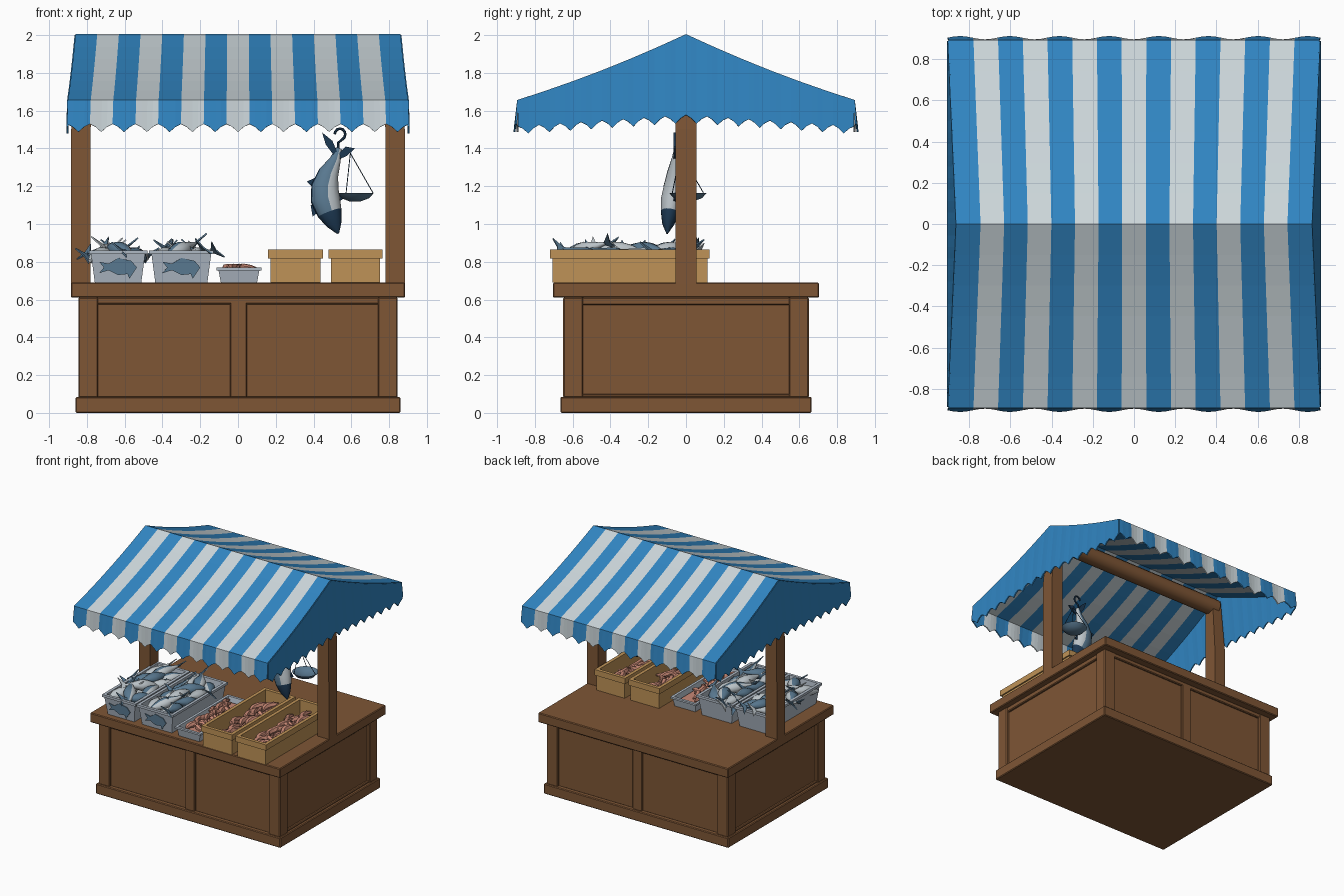
import bpy, math, random
from mathutils import Vector

random.seed(4)
if "Cube" in bpy.data.objects:
    bpy.data.objects.remove(bpy.data.objects["Cube"])


def material(name, r, g, b):
    m = bpy.data.materials.new(name)
    m.use_nodes = True
    m.diffuse_color = (r, g, b, 1)
    node = next(n for n in m.node_tree.nodes if n.type == 'BSDF_PRINCIPLED')
    node.inputs["Base Color"].default_value = (r, g, b, 1)
    node.inputs["Roughness"].default_value = 0.8
    return m


BLUE = material("canopy blue", .03, .235, .54)
WHITE = material("canopy white", .60, .67, .70)
WOOD = material("brown wood", .21, .093, .036)
TAN = material("crate tan", .52, .29, .095)
PINK = material("shrimp pink", .58, .25, .18)
GREY = material("basket grey", .43, .49, .56)
STEEL = material("fish steel blue", .10, .19, .28)
NAVY = material("dark navy", .012, .04, .085)
PALE = material("fish belly", .50, .55, .58)


def mesh(name, verts, faces, *mats, rule=None, smooth=False, thick=0):
    """Mesh object; rule(polygon) gives the material index of each face."""
    me = bpy.data.meshes.new(name)
    me.from_pydata([tuple(v) for v in verts], [], faces)
    for m in mats:
        me.materials.append(m)
    me.update()
    if rule:
        for p in me.polygons:
            p.material_index = rule(p)
    ob = bpy.data.objects.new(name, me)
    bpy.context.collection.objects.link(ob)
    if thick:
        mod = ob.modifiers.new("thickness", 'SOLIDIFY')
        mod.thickness, mod.offset = thick, 0
    if smooth:
        bpy.ops.object.select_all(action='DESELECT')
        ob.select_set(True)
        bpy.context.view_layer.objects.active = ob
        bpy.ops.object.shade_smooth_by_angle(angle=math.radians(50))
    return ob


def loops(name, rings, mat, **kw):
    """Bridge equal-sized rings of points and cap both ends."""
    n = len(rings[0])
    faces = [(a * n + i, a * n + (i + 1) % n, (a + 1) * n + (i + 1) % n, (a + 1) * n + i)
             for a in range(len(rings) - 1) for i in range(n)]
    last = (len(rings) - 1) * n
    faces += [tuple(reversed(range(n))), tuple(range(last, last + n))]
    mats = mat if isinstance(mat, tuple) else (mat,)
    return mesh(name, [v for r in rings for v in r], faces, *mats, **kw)


def rect(x0, x1, y0, y1, z, inset=0):
    return [(x0 + inset, y0 + inset, z), (x1 - inset, y0 + inset, z),
            (x1 - inset, y1 - inset, z), (x0 + inset, y1 - inset, z)]


def box(name, x0, x1, y0, y1, z0, z1, mat=WOOD, bevel=.006):
    ob = loops(name, [rect(x0, x1, y0, y1, z0), rect(x0, x1, y0, y1, z1)], mat)
    mod = ob.modifiers.new("soft edges", 'BEVEL')
    mod.width, mod.segments = bevel, 1
    return ob


def tray(name, area, z0, z1, rim, taper, wall, mat):
    """Open container with an overhanging rim."""
    levels = [(z0, taper + .012), (z1 - rim, .012), (z1 - rim, 0), (z1, 0),
              (z1, wall), (z0 + .03, wall + taper)]
    return loops(name, [rect(*area, z, inset) for z, inset in levels], mat)


def tube(name, path, radii, mat, sides=8, flat=1, **kw):
    """Round or flattened tube along a path."""
    pts = [Vector(p) for p in path]
    rings = []
    for i, p in enumerate(pts):
        t = (pts[min(i + 1, len(pts) - 1)] - pts[max(i - 1, 0)]).normalized()
        ref = Vector((0, 1, 0)) if abs(t.y) < .75 else Vector((0, 0, 1))
        u = t.cross(ref).normalized()
        v = t.cross(u)
        r = radii[i] if isinstance(radii, list) else radii
        rings.append([p + r * (u * math.cos(a) + v * flat * math.sin(a))
                      for a in (2 * math.pi * k / sides for k in range(sides))])
    return loops(name, rings, mat, smooth=True, **kw)


# Counter: plinth, recessed core, framing and top
box("plinth", -.86, .86, -.665, .665, 0, .085)
box("counter_core", -.82, .82, -.63, .63, .08, .62)
box("counter_top", -.885, .885, -.705, .705, .61, .69)
for sx in (-1, 1):
    for sy in (-1, 1):
        xs, ys = sorted((sx * .74, sx * .845)), sorted((sy * .545, sy * .65))
        box("corner_stile", *xs, *ys, .08, .612)
    xs = sorted((sx * .81, sx * .838))
    box("side_top_rail", *xs, -.55, .55, .57, .612)
    box("side_bottom_rail", *xs, -.55, .55, .08, .1)
for sy in (-1, 1):
    ys = sorted((sy * .62, sy * .646))
    box("middle_stile", -.042, .048, *ys, .08, .612)
    box("long_top_rail", -.75, .75, *ys, .575, .612)

# Posts and ridge beam
for s in (-1, 1):
    loops("canopy_post", [rect(*sorted((s * .78, s * .885)), -.055, .055, .68),
                          rect(*sorted((s * .78, s * .883)), -.055, .055, 1.5),
                          rect(*sorted((s * .765, s * .848)), -.045, .045, 1.93)], WOOD)
tube("ridge_beam", [(-.83, 0, 1.885), (.83, 0, 1.885)], .068, WOOD, sides=12)

# Striped canopy with scalloped hanging edges
STRIPES, SUB, EAVE = 15, 4, .89


def roof_z(y):
    return 2 - .47 * abs(y) + .09 * y * y


def half_width(y):
    return .86 + .04 * abs(y) / EAVE


def scallop(k):
    return .042 * abs(math.cos(math.pi * (k % SUB) / SUB)) ** 1.3


cols = STRIPES * SUB + 1
rows = [EAVE * i / 6 for i in range(-6, 7)]
cloth = []
for k in range(cols):
    f = 2 * k / (cols - 1) - 1
    wave = .008 * math.sin(math.pi * k / SUB)
    hem = [(f * .905, s * (.9 + wave), 1.487 + scallop(k)) for s in (-1, 1)]
    cloth += [hem[0]] + [(f * half_width(y), y, roof_z(y)) for y in rows] + [hem[1]]
n = len(rows) + 2
mesh("striped_canopy", cloth,
     [(k * n + i, (k + 1) * n + i, (k + 1) * n + i + 1, k * n + i + 1)
      for k in range(cols - 1) for i in range(n - 1)],
     BLUE, WHITE, rule=lambda p: (p.index // (n - 1) // SUB) % 2, thick=.01)

# Plain gable ends with toothed hems
TEETH = 16
for s in (-1, 1):
    pts = []
    for k in range(TEETH * SUB + 1):
        y = EAVE * (2 * k / (TEETH * SUB) - 1)
        pts += [(s * half_width(y), y, roof_z(y)),
                (s * .903, y, 1.535 - .06 * abs(y) / EAVE + scallop(k))]
    mesh("gable_cloth", pts, [(2 * k, 2 * k + 1, 2 * k + 3, 2 * k + 2)
                              for k in range(TEETH * SUB)], BLUE, thick=.01)


# Shrimp as curled tapered tubes
def shrimp(x, y, z):
    turn, size = random.uniform(-.7, .7) + math.pi / 2, random.uniform(.06, .09)
    path = []
    for i in range(7):
        a = (i / 6 - .5) * 2.4
        u, v = size * 1.4 * math.sin(a), size * math.cos(a) - size * .6
        path.append((x + u * math.cos(turn) - v * math.sin(turn),
                     y + u * math.sin(turn) + v * math.cos(turn), z + .012 * math.cos(a)))
    tube("shrimp", path, [.008, .019, .024, .025, .022, .016, .007], PINK, sides=6)


# Wooden crates with shrimp
for x0, x1 in ((.16, .45), (.48, .765)):
    tray("wooden_crate", (x0, x1, -.72, .125), .69, .865, .048, 0, .028, TAN)
    for i in range(24):
        shrimp(random.uniform(x0 + .09, x1 - .09), -.59 + .58 * (i % 12) / 11,
               .745 + .04 * (i // 12))

# Small basket with shrimp
tray("small_basket", (-.115, .125, -.68, .03), .69, .77, .015, .012, .022, GREY)
box("shrimp_bed", -.08, .09, -.64, -.01, .71, .735, PINK)
for i in range(12):
    shrimp(random.uniform(-.03, .03), -.56 + .46 * i / 11, .755)


# Fish for the baskets: flattened body and forked tail
def fish(x, y, z, turn, tilt, back, size):
    d = Vector((math.cos(turn) * math.cos(tilt), math.sin(turn) * math.cos(tilt), math.sin(tilt)))
    side = d.cross(Vector((0, 0, 1))).normalized()
    c = Vector((x, y, z))
    profile = [.012, .04, .058, .062, .045, .025, .012]
    path = [c + d * size * (i / 6 - .5) for i in range(7)]
    tube("basket_fish", path, [r * size / .32 for r in profile], (back, PALE), sides=10,
         flat=.85, rule=lambda p: int(p.normal.dot(side) > .45))
    root, tip = c + d * size * .44, c + d * size * .68
    lift = Vector((0, 0, .04)) + side * .045
    mesh("fish_tail", [root, tip + lift, root + d * .045, tip - lift],
         [(0, 1, 2), (0, 2, 3)], back, thick=.008)


# Fish baskets with painted fish badges
for x0, x1 in ((-.79, -.48), (-.47, -.13)):
    tray("fish_basket", (x0, x1, -.68, .05), .69, .86, .02, .02, .024, GREY)
    box("fish_bed", x0 + .04, x1 - .04, -.64, .01, .72, .79, PALE)
    mid = (x0 + x1) / 2
    for i in range(12):
        row, lane = divmod(i, 3)
        fish(mid + (lane - 1) * .085, -.53 + row * .15, .835 + .03 * (lane == 1),
             random.choice((-1, 1)) * math.pi / 2 + random.uniform(-.7, .7),
             random.uniform(-.05, .3), PALE if (i * 5 + row) % 3 == 0 else STEEL, .26)
    outline = [(-.1, .03), (-.075, 0), (-.1, -.03), (-.05, -.015), (0, -.04), (.05, -.035),
               (.06, -.06), (.08, -.03), (.1, 0), (.07, .035), (0, .05), (-.05, .02)]
    mesh("fish_badge", [(mid + u, -.669 - .1 * v * .14, .77 + v) for u, v in outline],
         [tuple(range(len(outline)))], STEEL, thick=.006)

# Hanging fish: curved body, dark nose, pale belly
spine = [(.535, -.05, 1.4), (.515, -.055, 1.34), (.48, -.06, 1.27), (.46, -.065, 1.2),
         (.462, -.075, 1.13), (.485, -.085, 1.06), (.51, -.095, 1.0), (.53, -.1, .95)]
tube("hanging_fish", spine, [.016, .03, .054, .072, .078, .066, .042, .006],
     (STEEL, PALE, NAVY), sides=14, flat=.75,
     rule=lambda p: 2 if p.center.z < 1.06 or p.normal.x < -.75
     else int(p.normal.x > .15))
fins = {"tail_fin_left": [(.53, 1.37), (.5, 1.44), (.445, 1.485), (.465, 1.42), (.51, 1.36)],
        "tail_fin_right": [(.53, 1.37), (.57, 1.41), (.62, 1.4), (.575, 1.36), (.53, 1.34)],
        "back_fin": [(.42, 1.25), (.365, 1.225), (.41, 1.18)],
        "front_fin": [(.43, 1.12), (.385, 1.1), (.395, 1.04), (.45, 1.08)],
        "belly_fin": [(.51, 1.2), (.555, 1.13), (.515, 1.11)]}
for name, shape in fins.items():
    mesh(name, [(x, -.06, z) for x, z in shape], [tuple(range(len(shape)))],
         NAVY, thick=.012)

# Hook
curl = [(.54 + .028 * math.cos(a), -.05, 1.475 + .03 * math.sin(a))
        for a in (math.pi * (1 - k / 6) for k in range(9))]
tube("fish_hook", curl + [(.53, -.05, 1.43), (.53, -.05, 1.37)], .007, NAVY, sides=6)

# Weighing pan on three cords
PAN = Vector((.62, .01, 1.165))
loops("scale_pan", [[PAN + Vector((r * math.cos(a), r * math.sin(a), z))
                     for a in (math.pi * k / 10 for k in range(20))]
                    for r, z in ((.03, -.045), (.075, -.028), (.1, 0), (.09, 0),
                                 (.065, -.018), (.02, -.03))], STEEL, smooth=True)
for k in range(3):
    a = 2 * math.pi * k / 3
    rim = PAN + Vector((math.cos(a), math.sin(a), 0)) * .095
    tube("pan_cord", [rim, (.595, -.03, 1.375)], .0025, NAVY, sides=5)
